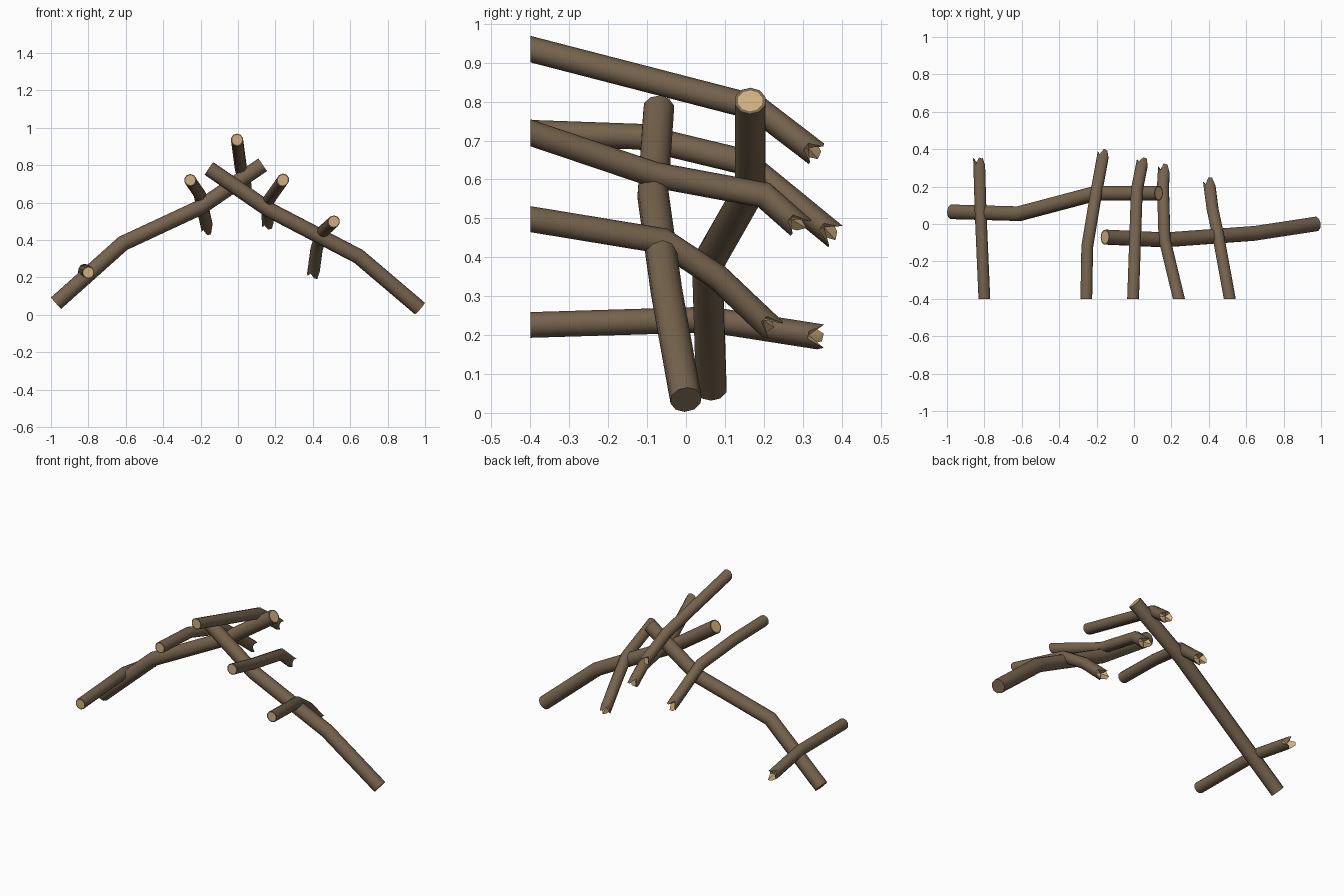
import bpy, bmesh, math, random
from mathutils import Vector

if "Cube" in bpy.data.objects:
    bpy.data.objects.remove(bpy.data.objects["Cube"])

random.seed(4)
SIDES = 10


def material(name, rgb):
    m = bpy.data.materials.new(name)
    m.diffuse_color = (*rgb, 1)
    m.use_nodes = True
    m.node_tree.nodes["Principled BSDF"].inputs["Base Color"].default_value = m.diffuse_color
    return m


BARK = material("bark brown", (0.18, 0.125, 0.075))
WOOD = material("cut wood tan", (0.62, 0.43, 0.22))


def cap(bm, ring, centre, style):
    """Close an end: 'bark' plain, 'cut' pale disc in a bark rim, 'broken' pale hollow fan."""
    if style == "bark":
        bm.faces.new(ring)
    elif style == "cut":
        inner = [bm.verts.new(centre + (v.co - centre) * 0.8) for v in ring]
        for i in range(SIDES):
            j = (i + 1) % SIDES
            bm.faces.new((ring[i], ring[j], inner[j], inner[i]))
        bm.faces.new(inner).material_index = 1
    else:
        mid = bm.verts.new(centre)
        for i in range(SIDES):
            bm.faces.new((ring[i], ring[(i + 1) % SIDES], mid)).material_index = 1


def log(name, path, r, start, end, start_normal=None):
    """Mitred round pole along a bent path."""
    pts = [Vector(p) for p in path]
    dirs = [(b - a).normalized() for a, b in zip(pts, pts[1:])]
    u = dirs[0].cross(Vector((0, 0, 1))).normalized()
    v = dirs[0].cross(u)
    bm = bmesh.new()
    cos = [pts[0] + (u * math.cos(a) + v * math.sin(a)) * r
           for a in (2 * math.pi * (i + 0.5) / SIDES for i in range(SIDES))]
    rings = []
    for k, p in enumerate(pts):
        d = dirs[max(k - 1, 0)]
        if k == 0:
            n = Vector(start_normal) if start_normal else d
        elif k < len(dirs):
            n = (d + dirs[k]).normalized()
        else:
            n = d
        # slide every corner along the pole onto the mitre plane
        cos = [c + d * ((p - c).dot(n) / d.dot(n)) for c in cos]
        if k == len(dirs) and end == "broken":
            cos = [c + d * (random.uniform(0.005, 0.025) if i % 3 else -0.022)
                   for i, c in enumerate(cos)]
        rings.append([bm.verts.new(c) for c in cos])
    for a, b in zip(rings, rings[1:]):
        for i in range(SIDES):
            j = (i + 1) % SIDES
            bm.faces.new((a[i], a[j], b[j], b[i]))
    cap(bm, rings[0], pts[0], start)
    tip = pts[-1] - dirs[-1] * 0.02 if end == "broken" else pts[-1]
    cap(bm, rings[-1], tip, end)
    bmesh.ops.recalc_face_normals(bm, faces=bm.faces)
    me = bpy.data.meshes.new(name)
    bm.to_mesh(me)
    bm.free()
    me.materials.append(BARK)
    me.materials.append(WOOD)
    for f in me.polygons:
        f.use_smooth = True
    me.set_sharp_from_angle(angle=math.radians(42))
    bpy.context.collection.objects.link(bpy.data.objects.new(name, me))


# Two leaning main beams crossing at the top
log("left_beam", [(-0.973, 0.065, 0.062), (-0.615, 0.055, 0.382),
                  (-0.2, 0.165, 0.575), (0.132, 0.165, 0.802)], 0.041, "bark", "cut")
log("right_beam", [(0.972, 0.0, 0.034), (0.645, -0.05, 0.312),
                   (0.165, -0.085, 0.562), (-0.155, -0.07, 0.782)], 0.041, "bark", "cut")

# Cross poles: sawn square at the front, snapped at the back
poles = {
    "ridge_pole": [(-0.005, -0.4, 0.935), (0.015, 0.18, 0.785), (0.045, 0.33, 0.67)],
    "upper_left_pole": [(-0.255, -0.4, 0.72), (-0.25, -0.12, 0.71),
                        (-0.205, 0.15, 0.645), (-0.165, 0.37, 0.465)],
    "upper_right_pole": [(0.24, -0.4, 0.72), (0.163, -0.08, 0.612),
                         (0.155, 0.2, 0.56), (0.16, 0.285, 0.485)],
    "lower_right_pole": [(0.512, -0.4, 0.498), (0.45, -0.06, 0.442),
                         (0.42, 0.08, 0.35), (0.403, 0.212, 0.225)],
    "lower_left_pole": [(-0.8, -0.4, 0.226), (-0.82, 0.06, 0.24), (-0.828, 0.335, 0.197)],
}
for name, path in poles.items():
    log(name, path, 0.033, "cut", "broken", start_normal=(0, 1, 0))
